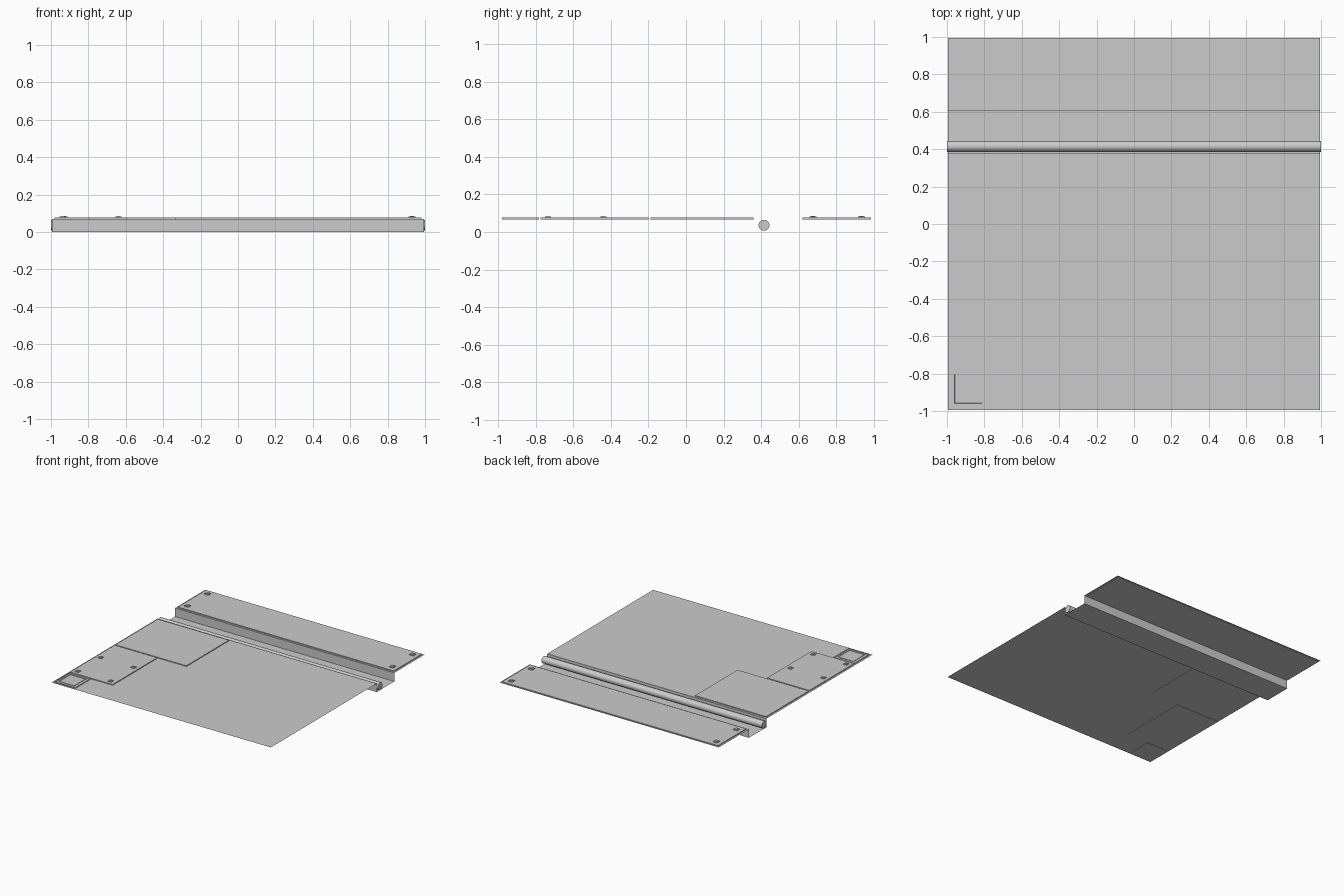
import bpy, bmesh, math

if "Cube" in bpy.data.objects:
    bpy.data.objects.remove(bpy.data.objects["Cube"])

grey = bpy.data.materials.new("plain grey")
grey.diffuse_color = (0.6, 0.6, 0.6, 1)
grey.use_nodes = True
grey.node_tree.nodes["Principled BSDF"].inputs["Base Color"].default_value = grey.diffuse_color

SHEET_Z, SLAB_BOTTOM, SLAB_TOP = 0.07, 0.066, 0.077


def finish(name, bm):
    bmesh.ops.recalc_face_normals(bm, faces=bm.faces)
    mesh = bpy.data.meshes.new(name)
    bm.to_mesh(mesh)
    bm.free()
    mesh.materials.append(grey)
    obj = bpy.data.objects.new(name, mesh)
    bpy.context.collection.objects.link(obj)
    return obj


def add_box(bm, x0, x1, y0, y1, z0, z1):
    verts = bmesh.ops.create_cube(bm, size=1)["verts"]
    for v in verts:
        v.co.x = x1 if v.co.x > 0 else x0
        v.co.y = y1 if v.co.y > 0 else y0
        v.co.z = z1 if v.co.z > 0 else z0


def slab(name, x0, x1, y0, y1):
    bm = bmesh.new()
    add_box(bm, x0, x1, y0, y1, SLAB_BOTTOM, SLAB_TOP)
    return finish(name, bm)


def bolts(name, xs, ys, half):
    # square washer with a smaller square head
    bm = bmesh.new()
    for x in xs:
        for y in ys:
            for h, top in ((half, 0.082), (half * 0.55, 0.086)):
                add_box(bm, x - h, x + h, y - h, y + h, SLAB_TOP - 0.002, top)
    return finish(name, bm)


# Thin ground sheet folded down into a trench
bm = bmesh.new()
profile = [(-0.995, SHEET_Z), (0.377, SHEET_Z), (0.377, 0),
           (0.605, 0), (0.605, SHEET_Z), (0.995, SHEET_Z)]
rows = [[bm.verts.new((x, y, z)) for x in (-0.995, 0.995)] for y, z in profile]
for a, b in zip(rows, rows[1:]):
    bm.faces.new((a[0], a[1], b[1], b[0]))
ground = finish("ground_sheet", bm)
if ground.data.polygons[0].normal.z < 0:
    ground.data.flip_normals()

# Pipe lying in the trench
bpy.ops.mesh.primitive_cylinder_add(vertices=32, radius=0.029, depth=2,
                                    location=(0, 0.415, 0.036),
                                    rotation=(0, math.pi / 2, 0))
pipe = bpy.context.object
pipe.name = "trench_pipe"
pipe.data.materials.append(grey)
bpy.ops.object.shade_smooth_by_angle()

# Raised slabs
slab("rear_slab", -0.98, 0.98, 0.62, 0.985)
slab("large_slab", -0.98, -0.335, -0.19, 0.36)
slab("medium_slab", -0.98, -0.595, -0.775, -0.2)

# Small corner slab with a stepped recess
bm = bmesh.new()
add_box(bm, -0.98, -0.79, -0.98, -0.783, SLAB_BOTTOM, SLAB_TOP)
bm.normal_update()
top = max(bm.faces, key=lambda f: f.calc_center_median().z)
for margin, drop in ((0.012, 0), (0.0005, -0.003), (0.018, 0), (0.0005, -0.003), (0.01, 0), (0.0005, 0.003)):
    bmesh.ops.inset_region(bm, faces=[top], thickness=margin, depth=drop)
finish("corner_hatch", bm)

# Bolts at the slab corners
bolts("rear_slab_bolts", (-0.93, 0.93), (0.675, 0.935), 0.019)
bolts("medium_slab_bolts", (-0.938, -0.64), (-0.735, -0.44), 0.016)
